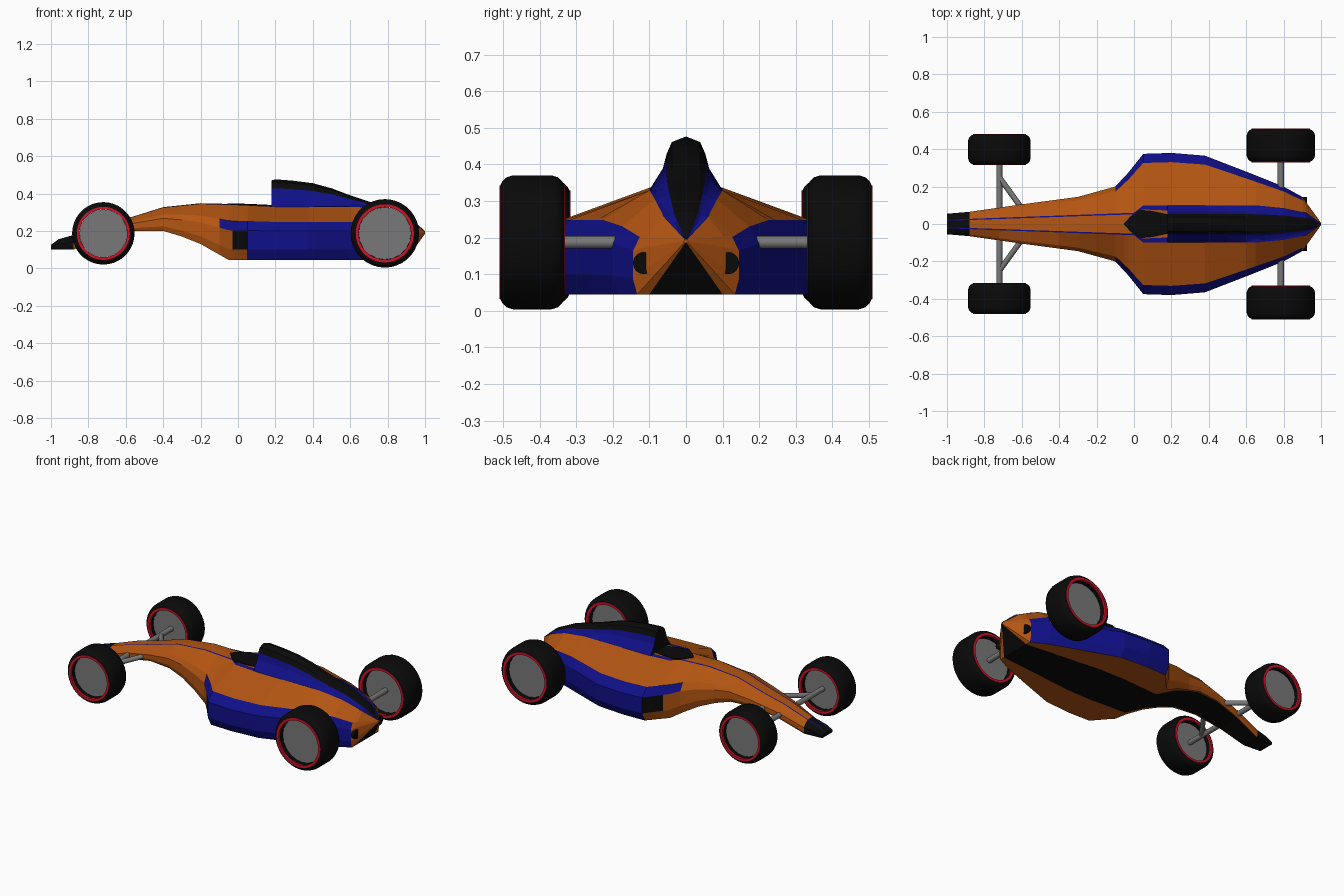
import bpy, bmesh, math
from mathutils import Vector

cube = bpy.data.objects.get("Cube")
if cube:
    bpy.data.objects.remove(cube, do_unlink=True)


def make_material(name, rgb):
    material = bpy.data.materials.new(name)
    material.use_nodes = True
    colour = (*rgb, 1)
    material.diffuse_color = colour
    material.node_tree.nodes["Principled BSDF"].inputs["Base Color"].default_value = colour
    return material


ORANGE, BLUE, BLACK, RED, GREY = range(5)
materials = [
    make_material("orange paint", (.45, .09, .006)),
    make_material("blue paint", (.005, .005, .25)),
    make_material("black rubber", (.003, .003, .003)),
    make_material("red rim", (.62, .006, .02)),
    make_material("grey metal", (.19, .19, .19)),
]


def finish(name, bm, smooth=False, colour=None):
    """Turn a bmesh into a named object; one colour if given, else per-face slots."""
    bmesh.ops.recalc_face_normals(bm, faces=bm.faces)
    mesh = bpy.data.meshes.new(name)
    bm.to_mesh(mesh)
    bm.free()
    for material in (materials if colour is None else [materials[colour]]):
        mesh.materials.append(material)
    obj = bpy.data.objects.new(name, mesh)
    bpy.context.collection.objects.link(obj)
    if smooth:
        bpy.ops.object.select_all(action='DESELECT')
        obj.select_set(True)
        bpy.context.view_layer.objects.active = obj
        bpy.ops.object.shade_smooth_by_angle(angle=math.radians(35))
    return obj


def track(keys, x):
    """Linear interpolation along (position, value) keys."""
    if x <= keys[0][0]:
        return keys[0][1]
    for (start, low), (end, high) in zip(keys, keys[1:]):
        if x <= end:
            return low + (high - low) * (x - start) / (end - start)
    return keys[-1][1]


def loft(name, stations, half_profile, colour_rule, cap_colours):
    """Skin mirrored half profiles, listed from top centre to bottom centre."""
    bm = bmesh.new()
    rings = []
    for x in stations:
        half = half_profile(x)
        outline = half + [(-y, z) for y, z in half[-2:0:-1]]
        rings.append([bm.verts.new((x, y, z)) for y, z in outline])
    count = len(rings[0])
    for i in range(len(rings) - 1):
        middle = (stations[i] + stations[i + 1]) / 2
        for k in range(count):
            n = (k + 1) % count
            face = bm.faces.new((rings[i][k], rings[i][n], rings[i + 1][n], rings[i + 1][k]))
            strip = k if k < count // 2 else count - 1 - k
            face.material_index = colour_rule(middle, strip)
    for ring, colour in zip((rings[0], rings[-1]), cap_colours):
        bm.faces.new(ring).material_index = colour
    return finish(name, bm)


# Guide lines of the body along its length
TOP = [(-1, .125), (-.96, .155), (-.88, .178), (-.72, .235), (-.56, .277), (-.4, .327),
       (-.2, .348), (.05, .342), (.2, .335), (.65, .335), (.8, .31), (.92, .26), (1, .195)]
BOTTOM = [(-1, .1), (-.88, .1), (-.72, .16), (-.55, .2), (-.4, .2), (-.3, .17),
          (-.2, .13), (-.05, .045), (.9, .045), (1, .185)]
WIDTH = [(-1, .055), (-.88, .065), (-.6, .105), (-.3, .145), (-.1, .2), (-.03, .275), (.05, .375),
         (.2, .38), (.38, .365), (.6, .28), (.8, .2), (.9, .145), (1, .006)]
STRIPE_INNER = [(-1, .017), (0, .052), (.05, .078), (.65, .05), (.9, .04), (1, .001)]
STRIPE_OUTER = [(-1, .023), (0, .06), (.05, .1), (.65, .1), (.8, .085), (.92, .06), (1, .003)]
FLOOR = [(-1, .05), (-.2, .13), (.3, .16), (.9, .1), (1, .002)]


def body_profile(x):
    top, bottom, width = track(TOP, x), track(BOTTOM, x), track(WIDTH, x)

    def height(part):
        return bottom + (top - bottom) * part
    sill = width * .92
    return [(0, top), (track(STRIPE_INNER, x), height(.99)), (track(STRIPE_OUTER, x), height(.98)),
            (width * .87, height(.7)), (width, height(.53)), (width, height(.19)),
            (sill, bottom), (min(track(FLOOR, x), sill * .95), bottom), (0, bottom)]


def body_colour(x, strip):
    if x < -.88 and strip != 1 or strip == 7:
        return BLACK
    if strip == 1:
        return BLUE
    if strip == 3 and -.1 < x < .9:
        return BLUE
    if strip == 4 and -.03 < x < .05:      # side inlet
        return BLACK
    if strip in (4, 5) and .05 < x < .9:
        return BLUE
    return ORANGE


all_keys = TOP + BOTTOM + WIDTH + STRIPE_OUTER
loft("body", sorted({key[0] for key in all_keys}), body_profile, body_colour, (BLACK, ORANGE))

# Engine cover with its black spine
SPINE = [(.18, .47), (.2, .476), (.3, .468), (.4, .455), (.5, .428), (.6, .39),
         (.7, .357), (.8, .327), (.92, .27), (1, .199)]


def cover_profile(x):
    top, base, width = track(SPINE, x), track(TOP, x) - .009, track(STRIPE_OUTER, x) + .002
    shape = [(0, 1), (.38, .9), (.52, .68), (.62, .42), (1, 0), (0, 0)]
    return [(width * across, base + (top - base) * up) for across, up in shape]


loft("engine_cover", [key[0] for key in SPINE], cover_profile,
     lambda x, strip: BLACK if strip < 2 else BLUE, (BLACK, BLACK))

# Cockpit opening as a thin dark plate
COCKPIT = [(-.055, .001), (-.02, .04), (.03, .076), (.1, .07), (.19, .05)]


def cockpit_profile(x):
    half, top = track(COCKPIT, x), track(TOP, x)
    return [(0, top + .003), (half, top + .002), (half, top - .005), (0, top - .005)]


loft("cockpit", [key[0] for key in COCKPIT], cockpit_profile,
     lambda x, strip: BLACK, (BLACK, BLACK))


def lathe(name, outline, centre, colour, segments=36):
    """Revolve a closed (offset, radius) outline about an axle along y."""
    bm = bmesh.new()
    rings = []
    for s in range(segments):
        angle = math.tau * s / segments
        rings.append([bm.verts.new((centre[0] + r * math.cos(angle), centre[1] + a,
                                    centre[2] + r * math.sin(angle))) for a, r in outline])
    for s in range(segments):
        here, there = rings[s], rings[(s + 1) % segments]
        for k in range(len(outline)):
            n = (k + 1) % len(outline)
            bm.faces.new((here[k], here[n], there[n], there[k]))
    return finish(name, bm, True, colour)


def rod(name, start, end, radius, colour):
    start, end = Vector(start), Vector(end)
    bm = bmesh.new()
    bmesh.ops.create_cone(bm, cap_ends=True, segments=20, radius1=radius, radius2=radius,
                          depth=(end - start).length)
    turn = (end - start).to_track_quat('Z', 'Y').to_matrix().to_4x4()
    turn.translation = (start + end) / 2
    bm.transform(turn)
    return finish(name, bm, True, colour)


def wheel(name, x, y, radius, half):
    centre = (x, y, .187)
    side = [(half, .78), (half, .84), (half * .93, .91), (half * .8, .97), (half * .6, 1)]
    outline = side + [(-a, r) for a, r in reversed(side)]
    lathe(name + "_tyre", [(a, r * radius) for a, r in outline], centre, BLACK)
    for label, sign in (("left", 1), ("right", -1)):
        inner, outer = sign * (half - .01), sign * (half + .002)
        lathe(f"{name}_rim_{label}", [(inner, radius * .765), (outer, radius * .765),
              (outer, radius * .85), (inner, radius * .85)], centre, RED)
    rod(name + "_hub", (x, y - half * .55, .187), (x, y + half * .55, .187), radius * .765, GREY)


# Wheels, suspension and exhausts on both sides
for label, sign in (("left", 1), ("right", -1)):
    wheel("front_wheel_" + label, -.72, sign * .398, .167, .08)
    wheel("rear_wheel_" + label, .785, sign * .42, .183, .088)
    rod("front_axle_" + label, (-.72, 0, .187), (-.72, sign * .38, .187), .016, GREY)
    rod("front_strut_" + label, (-.72, sign * .25, .187), (-.59, sign * .07, .215), .015, GREY)
    rod("rear_axle_" + label, (.785, sign * .1, .187), (.785, sign * .4, .187), .017, GREY)
    rod("exhaust_" + label, (.8, sign * .115, .13), (.926, sign * .115, .13), .03, BLACK)
